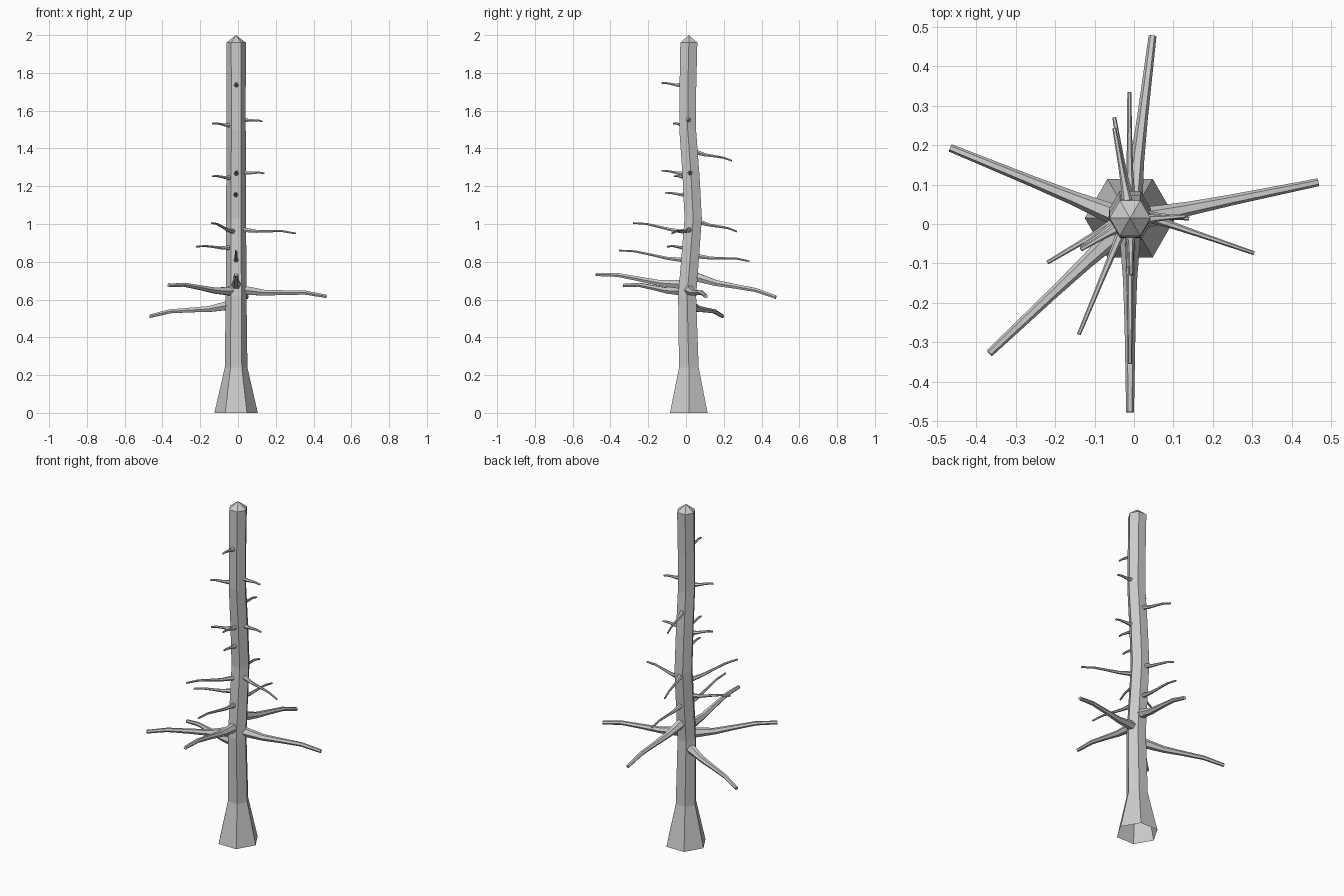
import bpy, bmesh, math
from mathutils import Vector

if "Cube" in bpy.data.objects:
    bpy.data.objects.remove(bpy.data.objects["Cube"])

CX = -0.01
# trunk profile: height, y of axis, radius
TRUNK = [(0, .015, .115), (.24, .015, .06), (.62, .006, .055), (.82, .022, .054),
         (1.03, .038, .053), (1.25, .027, .052), (1.5, .009, .051), (1.72, .01, .051), (1.96, .015, .052)]


def skin(name, rings, tip=None, cap_start=False):
    """Join equal-sized rings of points into a faceted tube."""
    bm = bmesh.new()
    loops = [[bm.verts.new(p) for p in r] for r in rings]
    n = len(loops[0])
    for a, b in zip(loops, loops[1:]):
        for i in range(n):
            j = (i + 1) % n
            bm.faces.new((a[i], a[j], b[j], b[i]))
    if tip:
        t = bm.verts.new(tip)
        for i in range(n):
            bm.faces.new((loops[-1][i], loops[-1][(i + 1) % n], t))
    else:
        bm.faces.new(loops[-1])
    if cap_start:
        bm.faces.new(loops[0][::-1])
    bmesh.ops.recalc_face_normals(bm, faces=bm.faces)
    me = bpy.data.meshes.new(name)
    bm.to_mesh(me)
    bm.free()
    ob = bpy.data.objects.new(name, me)
    bpy.context.collection.objects.link(ob)


def ring(c, u, v, r, n=6):
    return [c + r * (u * math.cos(k * math.tau / n) + v * math.sin(k * math.tau / n)) for k in range(n)]


def axis_y(z):
    for (z0, y0, _), (z1, y1, _) in zip(TRUNK, TRUNK[1:]):
        if z <= z1:
            return y0 + (y1 - y0) * (z - z0) / (z1 - z0)
    return TRUNK[-1][1]


def branch(name, tip, z0, radii, wobble):
    tip = Vector(tip)
    base = Vector((CX, axis_y(z0), z0))
    flat = Vector((tip.x - base.x, tip.y - base.y, 0)).normalized()
    base += flat * .038
    d = (tip - base).normalized()
    side = d.cross(Vector((0, 0, 1))).normalized()
    up = side.cross(d)
    rings = []
    for t, r, w in zip((0, .25, .5, .75, 1), radii, (0, -.5, .3, 1, 0)):
        c = base.lerp(tip, t) + Vector((0, 0, w * wobble))
        rings.append(ring(c, side, up, r))
    skin(name, rings, cap_start=True)


# trunk with flared open foot and pointed top
X, Y = Vector((1, 0, 0)), Vector((0, 1, 0))
skin("trunk", [ring(Vector((CX, y, z)), X, Y, r) for z, y, r in TRUNK], tip=(CX, .015, 2))

# heavy lower boughs: tip position, height at trunk
boughs = [((-.466, .193, .512), .57), ((.468, .106, .617), .65), ((-.367, -.328, .675), .645),
          ((-.01, -.478, .733), .68), ((.047, .477, .612), .72)]
for i, (tip, z0) in enumerate(boughs):
    branch(f"bough_{i+1}", tip, z0, (.027, .018, .014, .012, .010), .011)

# thin twigs further up
twigs = [((-.01, -.355, .86), .81), ((-.012, .335, .803), .83), ((-.22, -.098, .88), .875),
         ((-.14, -.28, 1.005), .96), ((.305, -.074, .95), .97), ((-.05, .27, .96), 1.01),
         ((-.015, -.11, 1.165), 1.155), ((-.135, -.06, 1.253), 1.245), ((.14, .014, 1.268), 1.272),
         ((-.007, -.13, 1.282), 1.267), ((-.05, .243, 1.335), 1.38), ((-.135, -.065, 1.532), 1.523),
         ((.13, .02, 1.543), 1.553), ((-.007, -.13, 1.746), 1.735)]
for i, (tip, z0) in enumerate(twigs):
    length = math.hypot(tip[0] - CX, tip[1])
    branch(f"twig_{i+1}", tip, z0, (.014, .009, .007, .006, .005), .022 * length)
